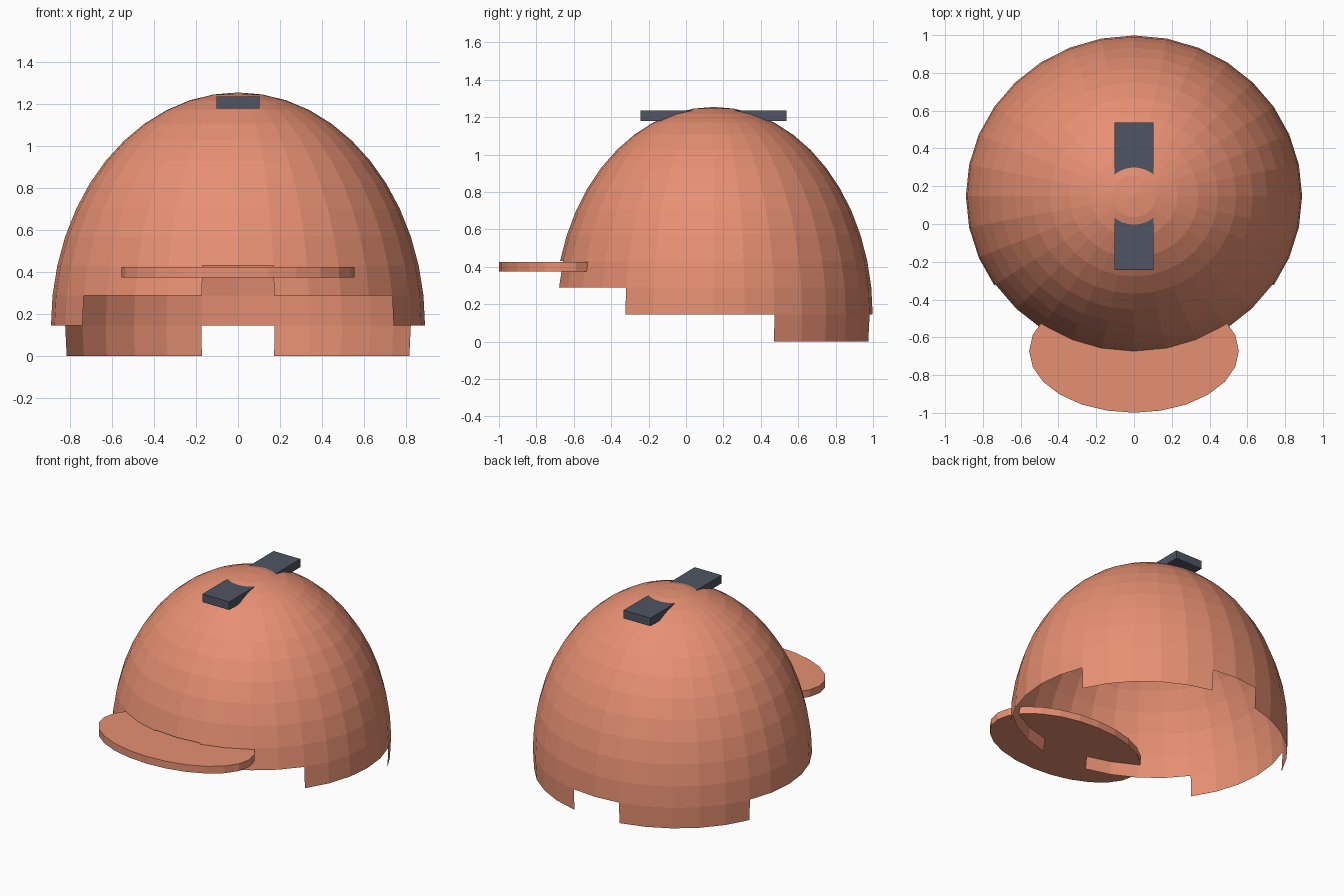
import bpy, bmesh
from math import sin, cos, radians

if "Cube" in bpy.data.objects:
    bpy.data.objects.remove(bpy.data.objects["Cube"])

CENTRE_Y = 0.148
RX, RY, RZ, EQUATOR = 0.89, 0.85, 1.11, 0.145
SEG, STEP = 32, 7.5          # sides around, degrees between rings


def material(name, rgb):
    m = bpy.data.materials.new(name)
    m.diffuse_color = (*rgb, 1)
    m.use_nodes = True
    m.node_tree.nodes["Principled BSDF"].inputs["Base Color"].default_value = m.diffuse_color
    return m


def finish(name, bm, mat):
    me = bpy.data.meshes.new(name)
    bm.to_mesh(me)
    bm.free()
    ob = bpy.data.objects.new(name, me)
    bpy.context.collection.objects.link(ob)
    me.materials.append(mat)
    return ob


def keep(row, side):
    """Which panels of the shell exist: stepped hem with front and rear notches."""
    a = ((side + 0.5) * 360 / SEG + 90) % 360 - 90      # -90 front, 90 back
    off_back = abs(a - 90)
    if row == 0:                       # neck flaps either side of the rear notch
        return 11.25 < off_back < 67.5
    if row == 1:                       # sides and back
        return off_back < 123.75
    if row == 2:                       # notch over the brow
        return off_back < 168.75
    return True


shell_mat = material("shell_orange", (0.80, 0.28, 0.17))
strip_mat = material("strip_grey", (0.08, 0.09, 0.125))

# Open dome shell, from one ring below the equator up to the pole
bm = bmesh.new()
rings = []
for r in range(13):
    lat = radians((r - 1) * STEP)
    rings.append([bm.verts.new((RX * cos(lat) * cos(radians(s * 360 / SEG)),
                                CENTRE_Y + RY * cos(lat) * sin(radians(s * 360 / SEG)),
                                EQUATOR + RZ * sin(lat))) for s in range(SEG)])
pole = bm.verts.new((0, CENTRE_Y, EQUATOR + RZ))
for r in range(12):
    for s in range(SEG):
        if keep(r, s):
            t = (s + 1) % SEG
            bm.faces.new((rings[r][s], rings[r][t], rings[r + 1][t], rings[r + 1][s]))
for s in range(SEG):
    bm.faces.new((rings[12][s], rings[12][(s + 1) % SEG], pole))
bmesh.ops.delete(bm, geom=[v for v in bm.verts if not v.link_faces], context='VERTS')
finish("dome_shell", bm, shell_mat)

# Elliptical peak, running through the front of the dome
bm = bmesh.new()
bmesh.ops.create_cone(bm, cap_ends=True, segments=24, radius1=1, radius2=1, depth=1)
bmesh.ops.scale(bm, vec=(0.555, 0.327, 0.05), verts=bm.verts)
bmesh.ops.translate(bm, vec=(0, -0.672, 0.40), verts=bm.verts)
finish("peak", bm, shell_mat)

# Flat strip through the crown
bm = bmesh.new()
bmesh.ops.create_cube(bm, size=1)
bmesh.ops.scale(bm, vec=(0.206, 0.78, 0.056), verts=bm.verts)
bmesh.ops.translate(bm, vec=(0, 0.147, 1.207), verts=bm.verts)
finish("crown_strip", bm, strip_mat)
